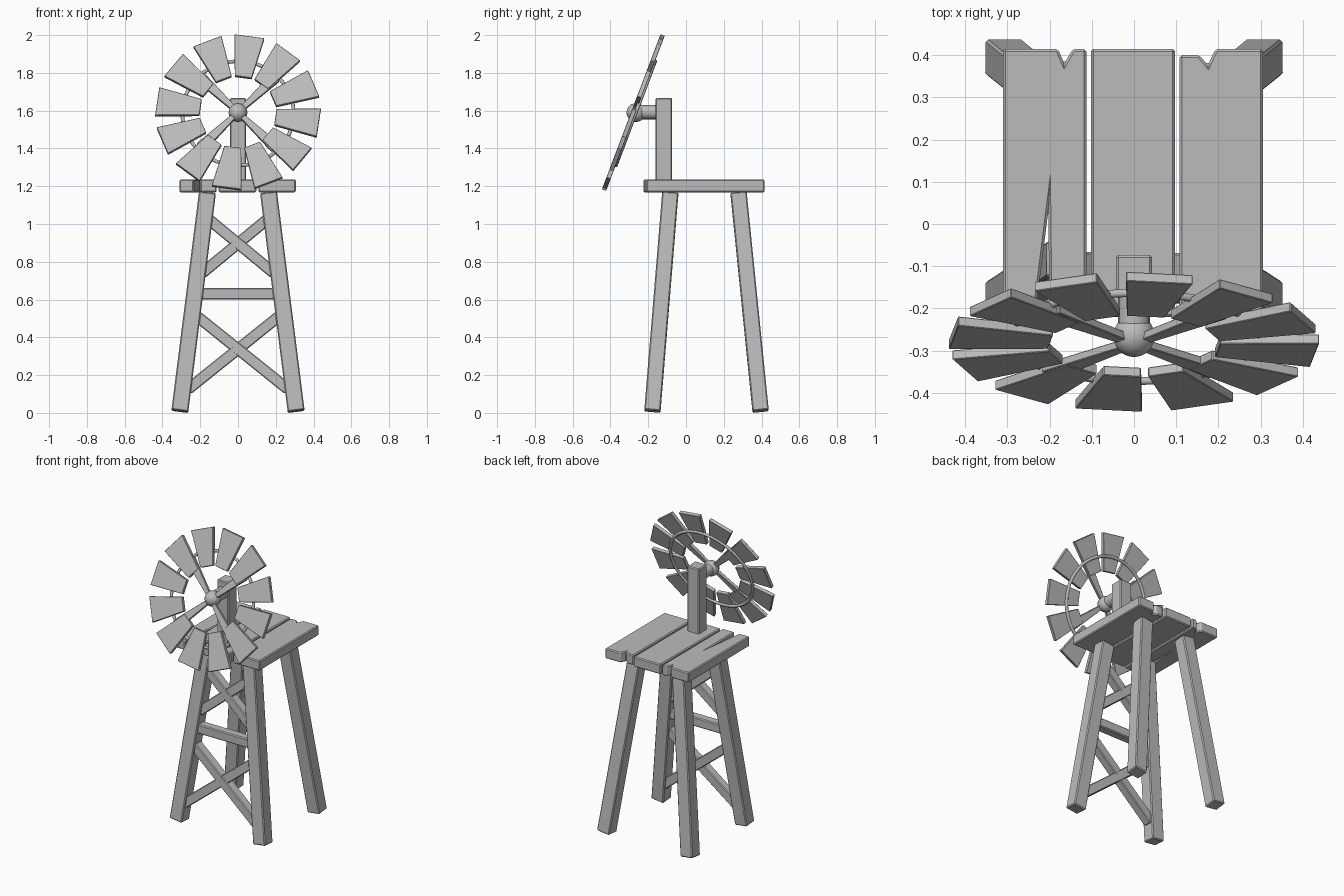
import bpy
import bmesh
import math
from mathutils import Matrix, Vector

cube = bpy.data.objects.get("Cube")
if cube:
    bpy.data.objects.remove(cube, do_unlink=True)

# Single weathered grey
GREY = (0.5, 0.5, 0.5, 1.0)
mat = bpy.data.materials.new("weathered grey")
mat.use_nodes = True
mat.diffuse_color = GREY
bsdf = mat.node_tree.nodes["Principled BSDF"]
bsdf.inputs["Base Color"].default_value = GREY
bsdf.inputs["Roughness"].default_value = 0.8


def finish(name, bm, matrix=None, bevel=0.0, smooth=False):
    """Turn a bmesh into a named object with the material and optional bevel."""
    if matrix:
        bm.transform(matrix)
    bmesh.ops.recalc_face_normals(bm, faces=bm.faces)
    for face in bm.faces:
        face.smooth = smooth
    mesh = bpy.data.meshes.new(name)
    bm.to_mesh(mesh)
    bm.free()
    mesh.materials.append(mat)
    obj = bpy.data.objects.new(name, mesh)
    bpy.context.collection.objects.link(obj)
    if bevel:
        mod = obj.modifiers.new("edge_bevel", 'BEVEL')
        mod.width = bevel
        mod.segments = 1
        mod.limit_method = 'ANGLE'
    return obj


def prism(name, outline, low, high, matrix=None, bevel=0.0):
    """Extrude a flat outline from low to high along local z."""
    bm = bmesh.new()
    base = bm.faces.new([bm.verts.new((x, y, low)) for x, y in outline])
    top = bmesh.ops.extrude_face_region(bm, geom=[base])
    verts = [v for v in top["geom"] if isinstance(v, bmesh.types.BMVert)]
    bmesh.ops.translate(bm, verts=verts, vec=(0, 0, high - low))
    return finish(name, bm, matrix, bevel)


def bar(name, start, end, width, depth, bevel=0.006):
    """Square timber running from start to end."""
    start, end = Vector(start), Vector(end)
    along = (end - start).normalized()
    side = Vector((0, 1, 0)).cross(along).normalized()
    turn = Matrix((side, along.cross(side), along)).transposed().to_4x4()
    bm = bmesh.new()
    bmesh.ops.create_cube(bm, size=1)
    bmesh.ops.scale(bm, verts=bm.verts, vec=(width, depth, (end - start).length))
    return finish(name, bm, Matrix.Translation((start + end) / 2) @ turn, bevel)


# Splayed legs
LEG_TOP = 1.165
for label, foot_y, top_y in (("front", -0.178, -0.083), ("back", 0.395, 0.278)):
    for side, s in (("left", 1), ("right", -1)):
        bar(f"{label}_{side}_leg", (s * 0.308, foot_y, 0.009),
            (s * 0.162, top_y, LEG_TOP), 0.09, 0.086)


# Cross braces and rail between the front legs
def on_front(x, z):
    return (x, -0.178 + 0.0815 * z, z)


for label, low_x, low_z, high_x, high_z in (("lower", 0.265, 0.125, 0.215, 0.51),
                                            ("upper", 0.19, 0.74, 0.155, 1.025)):
    for side, s in (("left", 1), ("right", -1)):
        bar(f"{label}_{side}_brace", on_front(s * low_x, low_z),
            on_front(-s * high_x, high_z), 0.06, 0.058 + 0.002 * s, 0.005)
bar("front_rail", on_front(-0.22, 0.63), on_front(0.22, 0.63), 0.062, 0.06)

# Platform planks with split and chipped ends
planks = {
    "right_plank": [(-0.31, -0.225), (-0.235, -0.225), (-0.203, 0.03),
                    (-0.2, -0.225), (-0.113, -0.225), (-0.113, 0.415),
                    (-0.145, 0.415), (-0.165, 0.38), (-0.18, 0.415), (-0.31, 0.415)],
    "middle_plank": [(-0.102, -0.22), (0.097, -0.22), (0.097, 0.415), (-0.102, 0.415)],
    "left_plank": [(0.108, -0.21), (0.306, -0.21), (0.306, 0.415), (0.193, 0.415),
                   (0.175, 0.376), (0.155, 0.4), (0.108, 0.4)],
}
for name, outline in planks.items():
    prism(name, outline, 1.168, 1.235, bevel=0.006)

# Post and axle that carry the wheel
bar("wheel_post", (0, -0.117, 1.22), (0, -0.117, 1.667), 0.086, 0.088)
bm = bmesh.new()
bmesh.ops.create_cone(bm, cap_ends=True, segments=16, radius1=0.038,
                      radius2=0.038, depth=0.14)
axle = finish("axle", bm, Matrix.Translation((0, -0.21, 1.592))
              @ Matrix.Rotation(math.pi / 2, 4, 'X'), smooth=True)

# Wheel frame, leaning back
centre = Matrix.Translation((0, -0.279, 1.59))
wheel = centre @ Matrix.Rotation(math.radians(69.3), 4, 'X')

# Hub cap
bm = bmesh.new()
bmesh.ops.create_uvsphere(bm, u_segments=16, v_segments=10, radius=0.05)
finish("hub_cap", bm, Matrix.Translation((0, 0.014, 0)) @ wheel, smooth=True)

# Wheel blades
BLADES = 12
blade = [(0.2, -0.045), (0.432, -0.08), (0.432, 0.08), (0.2, 0.045)]
for i in range(BLADES):
    turn = Matrix.Rotation(math.radians(82) + i * math.tau / BLADES, 4, 'Z')
    prism(f"wheel_blade_{i + 1}", blade, -0.012, 0.012, wheel @ turn, 0.002)

# Tapered spokes
spoke = [(0.02, -0.013), (0.28, -0.03), (0.28, 0.03), (0.02, 0.013)]
for i in range(4):
    turn = Matrix.Rotation(math.pi / 4 + i * math.pi / 2, 4, 'Z')
    prism(f"wheel_spoke_{i + 1}", spoke, -0.01, 0.01, wheel @ turn, 0.002)

# Ring tying the blades together
bpy.ops.mesh.primitive_torus_add(major_radius=0.295, minor_radius=0.01,
                                 major_segments=48, minor_segments=8)
ring = bpy.context.object
ring.name = "wheel_ring"
ring.data.transform(wheel @ Matrix.Translation((0, 0, -0.012)))
ring.data.materials.append(mat)

# Smooth the round parts, keeping sharp rims
bpy.ops.object.select_all(action='DESELECT')
for obj in (axle, ring):
    obj.select_set(True)
bpy.context.view_layer.objects.active = ring
bpy.ops.object.shade_smooth_by_angle(angle=math.radians(50))
